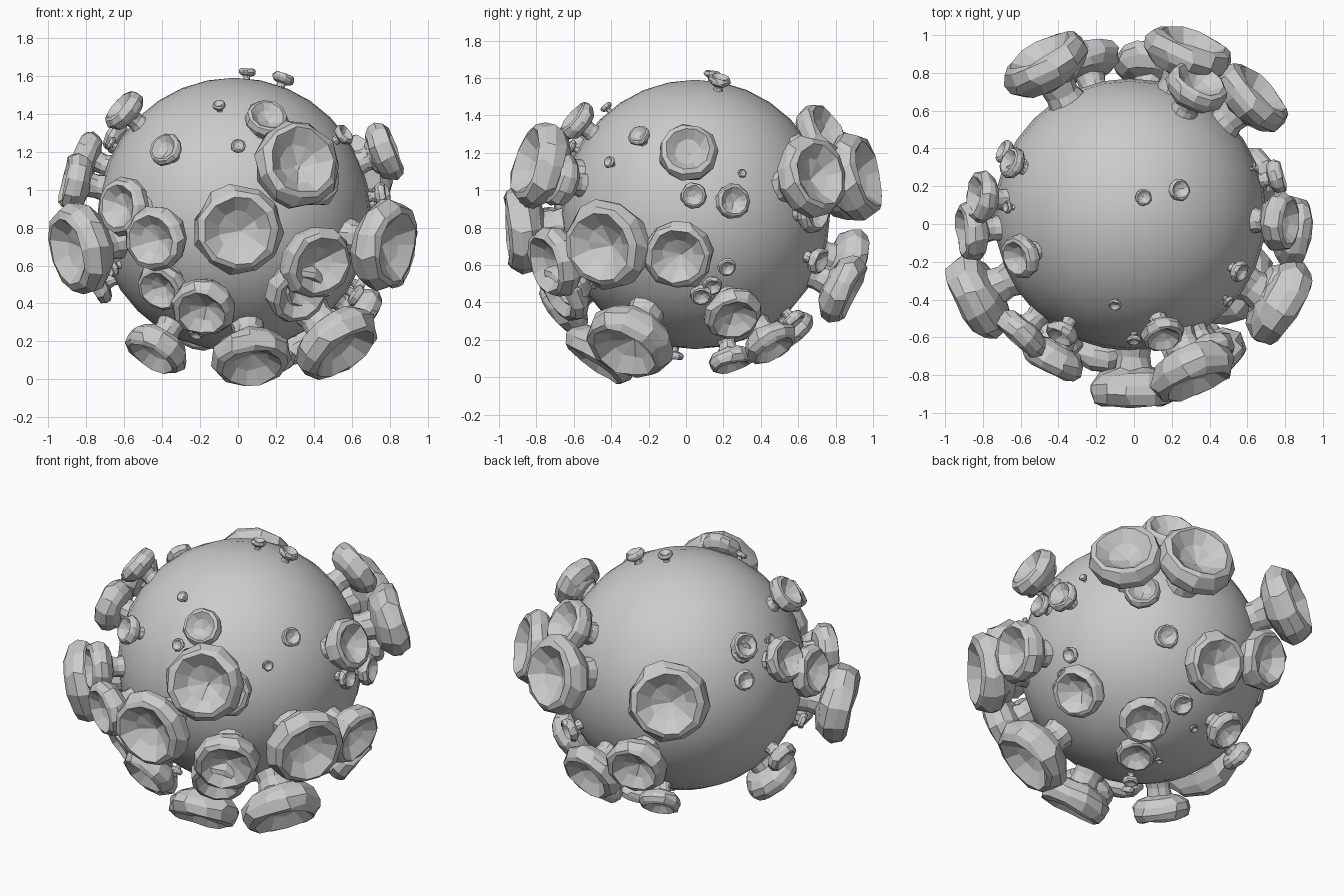
import bpy, bmesh, math, random
from mathutils import Vector

if "Cube" in bpy.data.objects:
    bpy.data.objects.remove(bpy.data.objects["Cube"])

random.seed(4)
CENTRE = Vector((-0.02, 0.05, 0.87))
R = 0.72

# Smooth round body
bpy.ops.mesh.primitive_uv_sphere_add(segments=32, ring_count=16, radius=R, location=CENTRE)
body = bpy.context.object
body.name = "round_body"
bpy.ops.object.shade_smooth()

# Cup growth profile (radius, height) in units of the cap radius: stem, underside, rim, hollow
PROFILE = [(0.46, -0.2), (0.38, 0.15), (0.42, 0.4), (0.76, 0.5), (0.96, 0.72),
           (1.0, 0.95), (0.9, 1.18), (0.76, 1.25), (0.45, 0.98)]
SIDES = 11


def cup_mesh(index):
    """One faceted, slightly irregular cup on a short stem."""
    bm = bmesh.new()
    rings = []
    for i, (rad, h) in enumerate(PROFILE):
        ring = []
        for k in range(SIDES):
            a = 2 * math.pi * (k + random.uniform(-0.15, 0.15)) / SIDES
            q = rad * random.uniform(0.95, 1.05)
            ring.append(bm.verts.new((q * math.cos(a), q * math.sin(a),
                                      h + random.uniform(-0.04, 0.04))))
        rings.append(ring)
    for lo, hi in zip(rings, rings[1:]):
        for k in range(SIDES):
            n = (k + 1) % SIDES
            bm.faces.new((lo[k], lo[n], hi[n], hi[k]))
    bm.faces.new(rings[0][::-1])
    tip = bm.verts.new((0.06, -0.04, 0.8))
    for k in range(SIDES):
        bm.faces.new((rings[-1][k], rings[-1][(k + 1) % SIDES], tip))
    bmesh.ops.recalc_face_normals(bm, faces=bm.faces)
    me = bpy.data.meshes.new(f"cup_shape_{index}")
    bm.to_mesh(me)
    bm.free()
    return me


SHAPES = [cup_mesh(i) for i in range(5)]


def view_axes(azimuth, elevation):
    """Right, up and outward axes of a viewing side (azimuth 0 is the front)."""
    a, e = math.radians(azimuth), math.radians(elevation)
    right = Vector((math.cos(a), math.sin(a), 0))
    out = Vector((math.sin(a) * math.cos(e), -math.cos(a) * math.cos(e), math.sin(e)))
    return right, out.cross(right), out


def grow(name, axes, spots):
    """Plant cups radially; each spot is (across, up, cap radius) on that side."""
    right, up, out = axes
    for i, (u, v, r) in enumerate(spots):
        reach = R + 0.9 * r
        depth = math.sqrt(max(reach * reach - u * u - v * v, 0))
        d = (right * u + up * v + out * depth).normalized()
        ob = bpy.data.objects.new(f"{name}_cup_{i + 1}", SHAPES[i % len(SHAPES)])
        ob.location = CENTRE + d * R
        ob.rotation_mode = 'QUATERNION'
        ob.rotation_quaternion = d.to_track_quat('Z', 'Y')
        ob.scale = (r, r, r)
        bpy.context.collection.objects.link(ob)


def shift(spots, cu, cv):
    return [(u - cu, v - cv, r) for u, v, r in spots]


# Cups on the front
front = [(0, 0.79, 0.235), (0.31, 1.13, 0.235), (0.39, 1.06, 0.155), (-0.60, 0.91, 0.155),
         (-0.43, 0.74, 0.175), (-0.40, 0.49, 0.135), (-0.18, 0.38, 0.17), (0.41, 0.62, 0.20),
         (0.31, 0.46, 0.17), (0.34, 0.50, 0.135), (0.15, 1.37, 0.115), (-0.38, 1.21, 0.09),
         (-0.10, 1.445, 0.035), (0, 1.23, 0.04), (-0.22, 0.24, 0.04), (0.07, 0.12, 0.21),
         (0.52, 0.19, 0.24), (-0.43, 0.16, 0.175), (-0.83, 0.69, 0.24)]
grow("front", view_axes(0, 0), shift(front, CENTRE.x, CENTRE.z))

# Cups on the right
side = [(-0.42, 0.71, 0.24), (-0.37, 0.69, 0.17), (-0.04, 0.66, 0.19), (0.01, 1.20, 0.16),
        (0.03, 1.18, 0.11), (0.04, 0.97, 0.07), (0.25, 0.94, 0.095), (-0.25, 1.29, 0.06),
        (-0.41, 1.15, 0.033), (0.30, 1.09, 0.025), (0.67, 1.07, 0.22), (0.25, 0.34, 0.16),
        (0.14, 0.49, 0.055), (0.08, 0.44, 0.06)]
grow("right", view_axes(90, 0), shift(side, CENTRE.y, CENTRE.z))

# Cups on the top
top = [(0.05, 0.14, 0.045), (0.24, 0.18, 0.06), (0.33, 0.72, 0.17), (-0.60, -0.17, 0.12),
       (-0.64, 0.34, 0.07), (-0.67, 0.09, 0.035)]
grow("top", view_axes(0, 90), shift(top, CENTRE.x, CENTRE.y))

# Cups on the back left
grow("back_left", view_axes(215, 24),
     [(-0.09, -0.18, 0.24), (0.59, 0.06, 0.14), (0.74, -0.01, 0.16), (0.355, 0.14, 0.085),
      (0.355, -0.06, 0.065), (0.70, -0.31, 0.05), (0.575, -0.52, 0.10)])

# Cups on the back right and underneath
grow("back_under", view_axes(145, -24),
     [(0.24, 0.54, 0.235), (-0.07, 0.34, 0.11), (0.08, 0.076, 0.075), (-0.47, -0.04, 0.05),
      (-0.03, -0.42, 0.15), (-0.06, -0.60, 0.12), (-0.06, -0.73, 0.05), (0.19, -0.31, 0.07),
      (0.28, -0.436, 0.025), (0.46, -0.436, 0.125), (0.366, -0.076, 0.19),
      (0.66, -0.017, 0.185), (0.09, -0.62, 0.025)])
